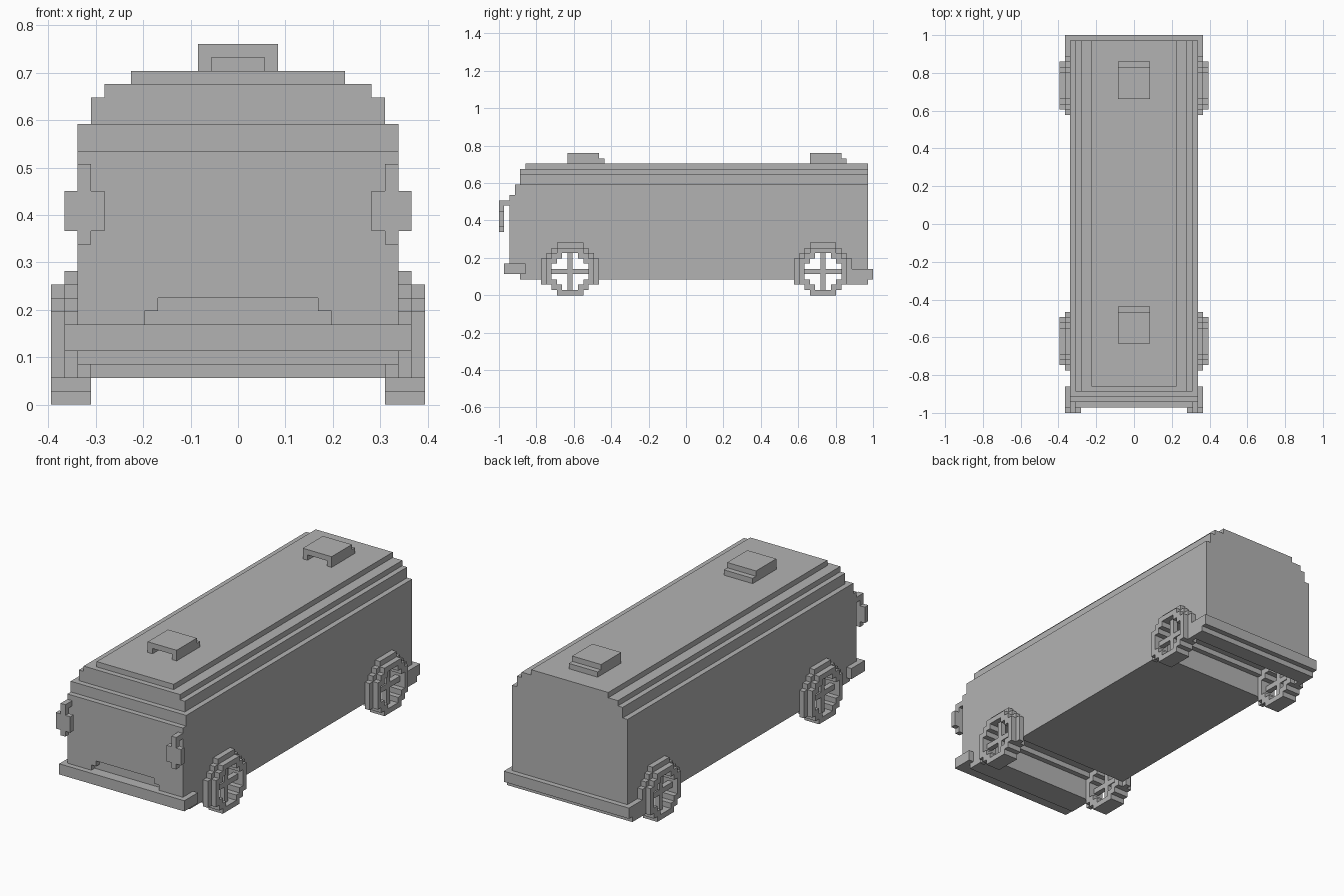
import bpy
import bmesh
from mathutils import Vector

cube = bpy.data.objects.get("Cube")
if cube:
    bpy.data.objects.remove(cube, do_unlink=True)

U = 2 / 71  # one block; the model is 71 blocks long

grey = bpy.data.materials.new("plain_grey")
grey.use_nodes = True
grey.diffuse_color = (0.45, 0.45, 0.45, 1)
grey.node_tree.nodes["Principled BSDF"].inputs["Base Color"].default_value = grey.diffuse_color


def profile(name, loops, axis, a, b):
    """Extrude outlines (first is outer, others are holes) from a to b along x or y, in blocks."""
    def place(p, d):
        x, y = (d, p[0]) if axis == "x" else (p[0], d)
        return Vector((x * U, y * U - 1, p[1] * U))

    bm = bmesh.new()
    edges = []
    for loop in loops:
        vs = [bm.verts.new(place(p, a)) for p in loop]
        edges += [bm.edges.new((vs[i - 1], vs[i])) for i in range(len(vs))]
    bmesh.ops.triangle_fill(bm, edges=edges, use_beauty=True)
    out = bmesh.ops.extrude_face_region(bm, geom=bm.faces[:], use_keep_orig=True)
    moved = [g for g in out["geom"] if isinstance(g, bmesh.types.BMVert)]
    bmesh.ops.translate(bm, verts=moved, vec=place((0, 0), b) - place((0, 0), a))
    bmesh.ops.recalc_face_normals(bm, faces=bm.faces[:])
    mesh = bpy.data.meshes.new(name)
    bm.to_mesh(mesh)
    bm.free()
    mesh.materials.append(grey)
    obj = bpy.data.objects.new(name, mesh)
    bpy.context.collection.objects.link(obj)
    return obj


def box(name, x, y, z):
    outline = [(x[0], z[0]), (x[1], z[0]), (x[1], z[1]), (x[0], z[1])]
    return profile(name, [outline], "y", *y)


def steps(centre, bottom, rows):
    """Symmetric stepped outline from (half width, top) rows, left foot over the top to right foot."""
    right, z = [], bottom
    for half, top in rows:
        right += [(half, z), (half, top)]
        z = top
    left = [(centre - h, t) for h, t in right]
    return left + [(centre + h, t) for h, t in reversed(right)]


AXLES = {"front": 13.5, "rear": 61.5}

# Body with wheel tunnels, front panel with stepped recess, roof layers
side = [(3, 21), (3, 4), (4, 4), (4, 3)]
for c in AXLES.values():
    side += steps(c, 3, [(4.5, 7), (3.5, 8)])
side += [(70, 3), (70, 21)]
profile("body", [side], "x", -12, 12)
panel = [(-12, 19), (-12, 6)] + steps(0, 6, [(7, 7), (6, 8)]) + [(12, 6), (12, 19)]
profile("front_panel", [panel], "y", 2, 3)
box("roof_lower", (-11, 11), (4, 70), (21, 23))
box("roof_middle", (-10, 10), (4, 70), (23, 24))
box("roof_top", (-8, 8), (5, 70), (24, 25))

# Bumpers
box("front_bumper", (-13, 13), (1, 5), (4, 6))
box("rear_bumper", (-13, 13), (67, 71), (3, 5))
box("rear_bumper_base", (-13, 13), (67, 70), (2, 3))

# Roof vents, open at the front with a low step behind
for end, y in (("front", 13), ("rear", 59)):
    hood = [(-3, 27), (-3, 25)] + steps(0, 25, [(2, 26)]) + [(3, 25), (3, 27)]
    profile(end + "_vent_hood", [hood], "y", y, y + 3)
    box(end + "_vent", (-3, 3), (y + 3, y + 6), (25, 27))
    box(end + "_vent_step", (-3, 3), (y + 6, y + 7), (25, 26))

TYRE = [(2.5, 1), (3.5, 2), (4.5, 7), (3.5, 8), (2.5, 9)]
HOLE = [(1.5, 2), (2.5, 3), (3.5, 6), (2.5, 7), (1.5, 8)]
ARCH = [(5.5, 7), (4.5, 8), (3.5, 9), (2.5, 10)]
ARCH_INNER = [(4.5, 6), (3.5, 7), (2.5, 8)]

for label, s in (("left", 1), ("right", -1)):
    # Wheels with crossed spokes, under stepped arches
    for end, c in AXLES.items():
        tag = f"{end}_{label}_"
        profile(tag + "tyre", [steps(c, 0, TYRE), steps(c, 1, HOLE)], "x", 11 * s, 14 * s)
        arch = steps(c, 2, ARCH) + steps(c, 2, ARCH_INNER)[::-1]
        profile(tag + "arch", [arch], "x", 12 * s, 13 * s)
        spoke_x = (12 * s, 13 * s)
        box(tag + "upright_spoke", spoke_x, (c - 0.5, c + 0.5), (1, 8))
        box(tag + "level_spoke", spoke_x, (c - 3.5, c + 3.5), (4, 5))
    # Mirrors on short arms
    mirror = [(11, 12), (12, 12), (12, 13), (13, 13), (13, 16), (12, 16),
              (12, 18), (11, 18), (11, 16), (10, 16), (10, 13), (11, 13)]
    profile(label + "_mirror", [[(x * s, z) for x, z in mirror]], "y", 0, 1)
    box(label + "_mirror_arm", (11 * s, 12 * s), (1, 2), (17, 18))
